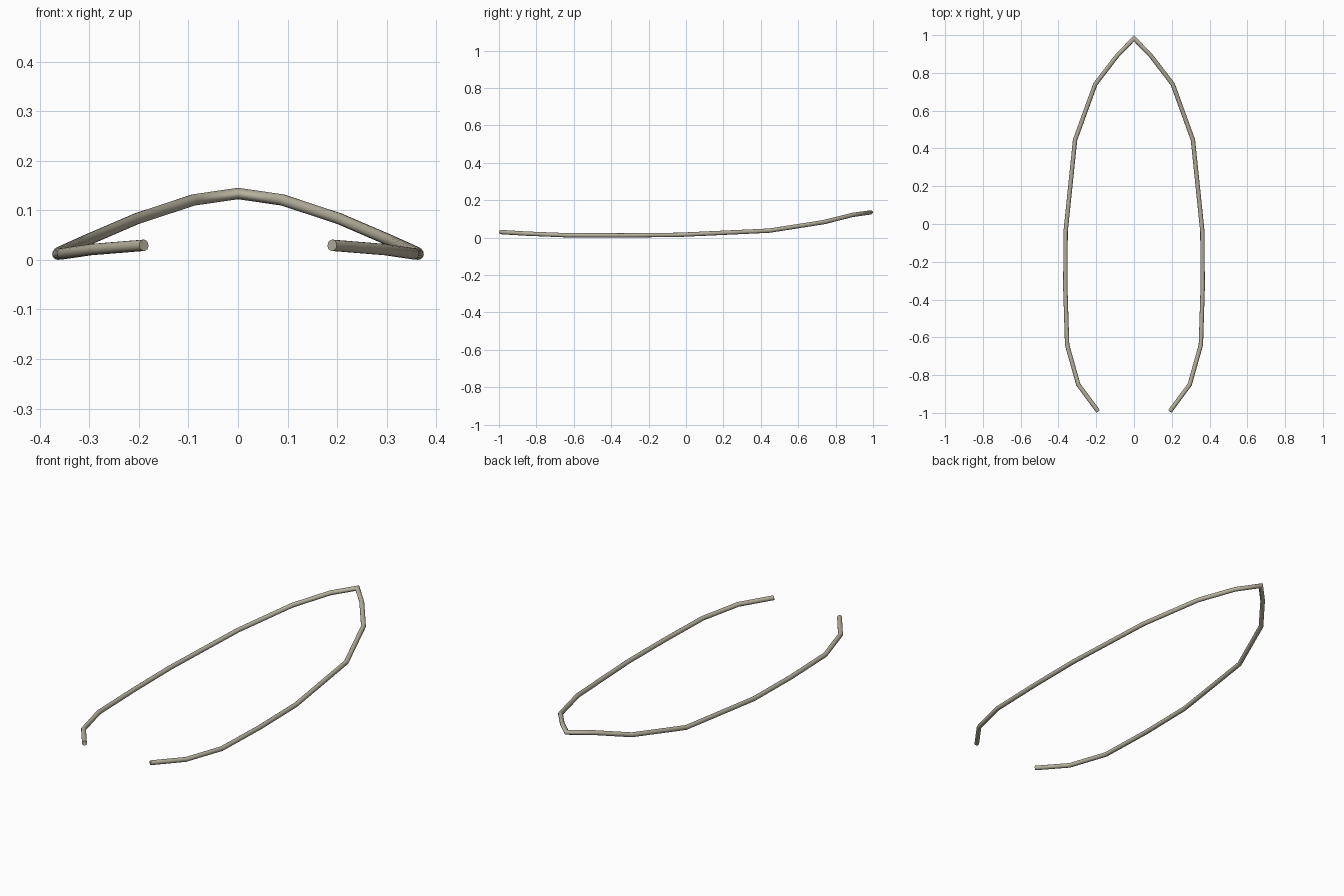
import bpy, bmesh, math
from mathutils import Vector

if "Cube" in bpy.data.objects:
    bpy.data.objects.remove(bpy.data.objects["Cube"])

RADIUS, SIDES = 0.0115, 16

# One colour for the whole rail
mat = bpy.data.materials.new("weathered beige")
mat.diffuse_color = (0.46, 0.43, 0.335, 1)
mat.use_nodes = True
mat.node_tree.nodes["Principled BSDF"].inputs["Base Color"].default_value = mat.diffuse_color

# Centre line of the right-hand rail, bow to stern
PATH = [Vector(p) for p in (
    (0, 0.983, 0.134), (0.09, 0.89, 0.121), (0.205, 0.74, 0.083),
    (0.312, 0.445, 0.037), (0.362, -0.04, 0.0145), (0.3635, -0.34, 0.0117),
    (0.354, -0.64, 0.0125), (0.295, -0.85, 0.021), (0.19, -0.992, 0.0295))]


def mitred_tube(name, path, start_normal):
    """Tube along a path with a mitred ring at every bend."""
    bm = bmesh.new()
    dirs = [(b - a).normalized() for a, b in zip(path, path[1:])]
    rings = []
    for i, p in enumerate(path):
        d = dirs[min(i, len(dirs) - 1)]
        if i == 0:
            n = start_normal
        elif i == len(path) - 1:
            n = d
        else:
            n = (dirs[i - 1] + d).normalized()
        side = d.cross(Vector((0, 0, 1))).normalized()
        up = side.cross(d)
        ring = []
        for k in range(SIDES):
            a = 2 * math.pi * k / SIDES
            off = (side * math.cos(a) + up * math.sin(a)) * RADIUS
            # slide along the tube onto the mitre plane
            ring.append(bm.verts.new(p + off - d * (off.dot(n) / d.dot(n))))
        rings.append(ring)
    for r0, r1 in zip(rings, rings[1:]):
        for k in range(SIDES):
            j = (k + 1) % SIDES
            bm.faces.new((r0[k], r0[j], r1[j], r1[k]))
    bm.faces.new(rings[-1])  # stern end cap
    bmesh.ops.recalc_face_normals(bm, faces=bm.faces)
    me = bpy.data.meshes.new(name)
    bm.to_mesh(me)
    bm.free()
    ob = bpy.data.objects.new(name, me)
    bpy.context.collection.objects.link(ob)
    me.materials.append(mat)
    return ob


# Rail, cut on the centre plane at the bow and mirrored to the left
rail = mitred_tube("gunwale_rail", PATH, Vector((1, 0, 0)))
mirror = rail.modifiers.new("mirror", 'MIRROR')
mirror.use_clip = True
mirror.merge_threshold = 0.0005

bpy.context.view_layer.objects.active = rail
rail.select_set(True)
bpy.ops.object.shade_smooth_by_angle(angle=math.radians(30))
